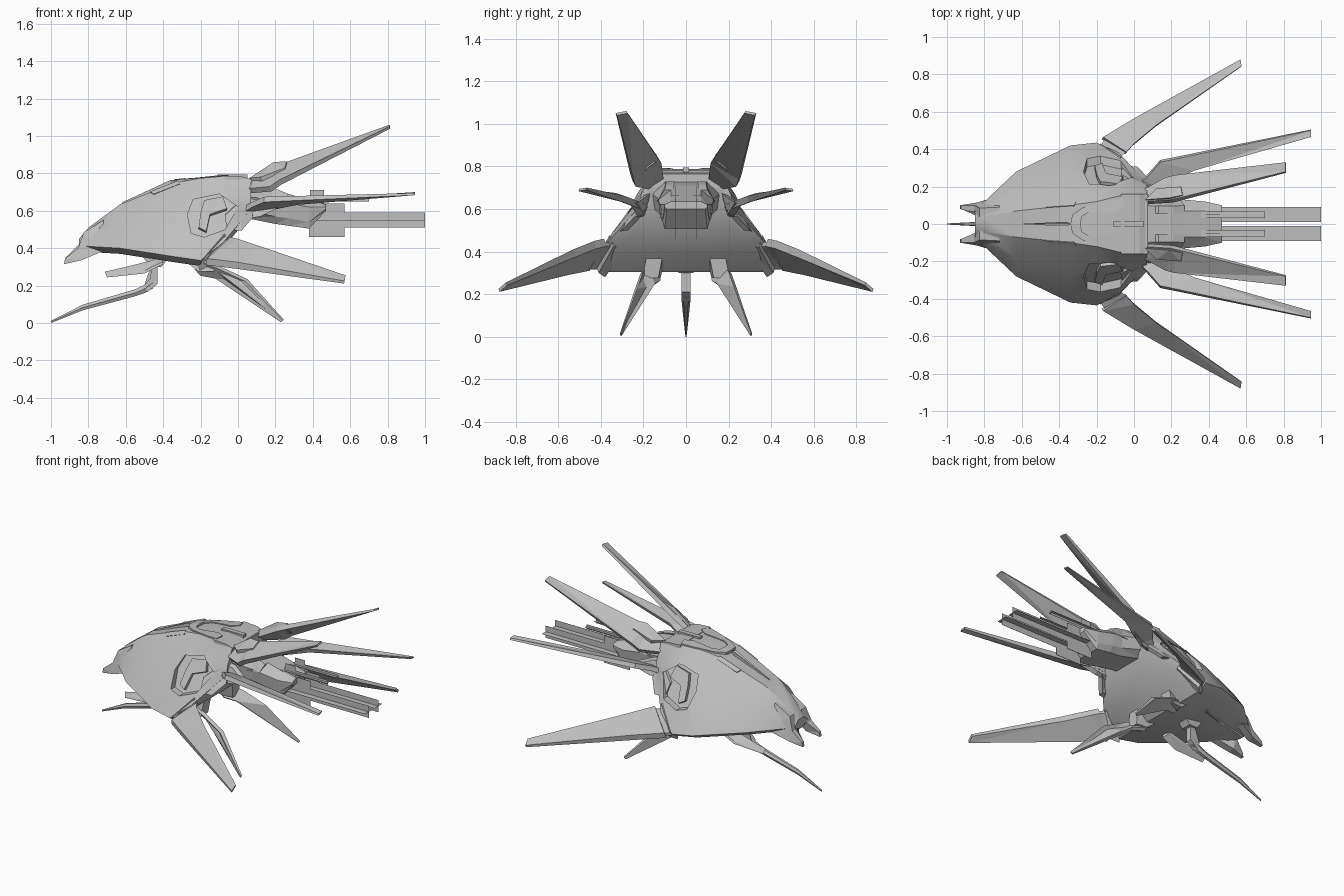
import bpy, bmesh
from mathutils import Vector

mat = bpy.data.materials.new("hull_grey")
mat.diffuse_color = (0.52, 0.52, 0.52, 1)


def finish(name, bm):
    bmesh.ops.triangulate(bm, faces=bm.faces[:])
    bmesh.ops.recalc_face_normals(bm, faces=bm.faces[:])
    me = bpy.data.meshes.new(name)
    bm.to_mesh(me)
    bm.free()
    me.materials.append(mat)
    ob = bpy.data.objects.new(name, me)
    bpy.context.collection.objects.link(ob)
    return ob


def plate(name, pts, off, mirror=True, tip=()):
    """Solid slab: polygon plus offset copy; points listed in tip get a thinner edge."""
    bm = bmesh.new()
    for s in ((1, -1) if mirror else (1,)):
        a, b = [], []
        for i, p in enumerate(pts):
            q = Vector(p) + Vector(off) * (0.4 if i in tip else 1)
            a.append(bm.verts.new((p[0], p[1] * s, p[2])))
            b.append(bm.verts.new((q.x, q.y * s, q.z)))
        n = len(pts)
        bm.faces.new(a)
        bm.faces.new(b[::-1])
        for i in range(n):
            j = (i + 1) % n
            bm.faces.new((a[i], b[i], b[j], a[j]))
    return finish(name, bm)


def side(name, xz, y0, y1, mirror=True):
    """Side-view profile extruded from y0 to y1."""
    return plate(name, [(x, y0, z) for x, z in xz], (0, y1 - y0, 0), mirror)


def box(name, x, y, z, mirror=True):
    return side(name, [(x[0], z[0]), (x[1], z[0]), (x[1], z[1]), (x[0], z[1])], y[0], y[1], mirror)


def loft(name, sections):
    """Symmetric skin through (x, half profile of (y, z)) sections."""
    bm = bmesh.new()
    rings = []
    for x, half in sections:
        full = list(half) + [(-y, z) for y, z in reversed(half)]
        rings.append([bm.verts.new((x, y, z)) for y, z in full])
    for r, s in zip(rings, rings[1:]):
        for i in range(len(r)):
            j = (i + 1) % len(r)
            bm.faces.new((r[i], r[j], s[j], s[i]))
    bm.faces.new(rings[0])
    bm.faces.new(rings[-1][::-1])
    return finish(name, bm)


# main armoured shell: x, top z, top half width, shoulder y/z, lip half width, bottom z
shell = [(-.85, .45, .03, .05, .43, .07, .385), (-.80, .51, .04, .09, .46, .12, .38),
         (-.63, .635, .07, .185, .53, .28, .37), (-.34, .75, .10, .265, .58, .42, .325),
         (-.20, .775, .12, .29, .585, .435, .305), (-.08, .785, .15, .28, .60, .38, .40),
         (.07, .77, .16, .21, .67, .22, .58)]
hull = loft("hull_shell", [(x, [(yt, zt), (ym, zm), (w, zb + .03), (w - .05, zb)])
                           for x, zt, yt, ym, zm, w, zb in shell])

# recess in each flank
rec = [(-.10, .69), (-.24, .66), (-.27, .58), (-.25, .48), (-.18, .46), (-.07, .50), (.0, .62)]
slope = lambda z, d: .225 - d + (.69 - z) * .6
cut = plate("recess_cutter", [(x, slope(z, .045), z) for x, z in rec], (0, .5, 0))
mod = hull.modifiers.new("recess", 'BOOLEAN')
mod.operation = 'DIFFERENCE'
mod.object = cut
bpy.context.view_layer.update()
dg = bpy.context.evaluated_depsgraph_get()
me = bpy.data.meshes.new_from_object(hull.evaluated_get(dg))
hull.modifiers.clear()
if len(me.polygons) > 20:
    hull.data = me
bpy.data.objects.remove(cut)
bpy.context.view_layer.objects.active = hull
hull.select_set(True)
bpy.ops.object.shade_smooth_by_angle(angle=.6)

# folded joint sitting in each recess
arm = [(-.08, .665), (-.18, .645), (-.20, .58), (-.21, .50), (-.17, .48), (-.15, .57), (-.06, .60)]
plate("flank_joint", [(x, slope(z, .05), z) for x, z in arm], (0, .025, .012))
hexa = [(-.07, .58), (.0, .645), (.07, .63), (.08, .57), (.02, .50), (-.06, .50)]
plate("rear_shoulder", [(x, slope(z, .06) - max(0, x) * .4, z) for x, z in hexa], (0, .035, -.005))

# split nose
plate("nose_prong", [(-.93, .10, .315), (-.925, .10, .345), (-.855, .10, .40), (-.825, .085, .485),
                     (-.72, .09, .55), (-.72, .15, .385), (-.84, .115, .335)], (0, -.05, 0), tip=(0, 1))
box("nose_bridge", (-.84, -.76), (-.045, .045), (.385, .44), False)

# raised horseshoe on the back, deck and spine
def back_z(x):
    return .763 + (x + .30) * .10


shoe = [(-.34, 0), (-.33, .05), (-.27, .09), (-.12, .13), (-.06, .14), (-.05, .09),
        (-.10, .06), (-.24, .065), (-.28, .04), (-.285, 0)]
plate("back_horseshoe", [(x, y, back_z(x) + .01 - y * .05) for x, y in shoe], (0, 0, -.05))
side("rear_deck", [(-.07, .788), (.03, .782), (.075, .765), (.075, .70), (-.07, .70)], -.16, .16, False)
box("deck_spine", (-.11, .05), (-.015, .015), (.76, .795), False)
plate("front_ridge", [(-.62, .0, .645), (-.36, .012, .765), (-.34, 0, .765)], (0, 0, -.05))
plate("brow_strake", [(-.47, .09, .703), (-.32, .10, .762), (-.31, .12, .745), (-.45, .11, .69)],
      (0, -.02, -.03))

# engine block behind the shell
loft("engine_block", [
    (.05, [(.10, .73), (.16, .67), (.15, .60), (.10, .56)]),
    (.20, [(.09, .71), (.13, .65), (.12, .57), (.09, .53)]),
    (.27, [(.07, .69), (.13, .64), (.12, .56), (.10, .52)]),
    (.38, [(.07, .66), (.12, .62), (.11, .54), (.10, .505)]),
    (.47, [(.07, .635), (.10, .62), (.10, .61), (.09, .60)])])
plate("engine_cheek", [(.08, .10, .70), (.13, .095, .73), (.21, .095, .715), (.27, .10, .69),
                       (.25, .13, .645), (.10, .14, .63)], (0, -.04, 0))

# twin guns made of crossed thin plates
box("gun_vertical_plate", (.38, 1.0), (.0495, .0505), (.51, .59))
box("gun_flat_plate", (.40, 1.0), (.01, .09), (.5495, .5505))
box("gun_breech_plate", (.38, .57), (.0485, .0515), (.46, .64))
box("gun_upper_plate", (.30, .70), (.033, .067), (.664, .666))
box("gun_upper_rib", (.38, .70), (.0495, .0505), (.65, .68))
box("gun_sight", (.385, .46), (.049, .051), (.64, .71))

# upper rear fins
plate("upper_fin", [(.05, .12, .76), (.20, .13, .84), (.81, .28, 1.06), (.81, .33, 1.05),
                    (.22, .262, .765), (.17, .25, .73), (.06, .19, .72)],
      (.010, -.015, -.026), tip=(2, 3))
plate("upper_fin_root", [(.06, .13, .775), (.19, .14, .86), (.26, .155, .865), (.25, .20, .83),
                         (.12, .19, .78)], (.01, -.01, -.045))

# middle rear fins
plate("middle_fin", [(.0, .18, .60), (.07, .25, .645), (.14, .33, .675), (.945, .50, .695),
                     (.945, .465, .70), (.32, .285, .66), (.12, .18, .62)],
      (0, .012, -.028), tip=(3, 4))
plate("middle_fin_root", [(.0, .17, .68), (.10, .17, .67), (.22, .23, .63), (.12, .20, .58),
                          (.0, .19, .56)], (0, .03, -.01))

# large side wings and their mounts
plate("side_wing", [(-.165, .465, .345), (.0, .565, .325), (.57, .88, .225), (.575, .845, .255),
                    (.12, .53, .41), (.0, .43, .45), (-.04, .385, .46)],
      (-.008, -.012, -.035), tip=(2, 3))
plate("side_wing_mount", [(-.22, .40, .33), (-.18, .43, .35), (-.07, .36, .475), (-.12, .30, .47)],
      (.015, -.02, -.05))
plate("side_wing_hinge", [(-.18, .42, .335), (-.15, .46, .335), (-.04, .39, .445), (-.08, .35, .445)],
      (-.004, -.006, -.02))

# lower fins
plate("lower_fin", [(-.22, .12, .30), (-.18, .18, .33), (-.10, .20, .305), (.05, .225, .235),
                    (.245, .305, .018), (.235, .30, .008), (-.11, .145, .25), (-.19, .12, .265)],
      (-.012, .015, -.012), tip=(4, 5))
plate("lower_fin_root", [(-.27, .11, .32), (-.21, .12, .275), (-.13, .13, .275), (-.12, .11, .38),
                         (-.20, .10, .36)], (0, .075, 0))

# chin leg on the centreline: tapering blade and bent strut
loft("chin_leg_blade", [(x, [(w * .5, zt), (w, (zt + zb) / 2), (w * .5, zb)]) for x, zt, zb, w in
                        [(-1.0, .012, .0, .003), (-.83, .098, .068, .012), (-.55, .18, .143, .02),
                         (-.50, .205, .16, .022), (-.455, .25, .185, .022)]])
side("chin_leg_strut", [(-.50, .205), (-.45, .26), (-.45, .35), (-.43, .35), (-.43, .21), (-.485, .165)],
     -.02, .02, False)
side("chin_leg_mount", [(-.52, .37), (-.36, .36), (-.41, .30), (-.47, .30)], -.035, .035, False)

# small chin fins
plate("chin_fin", [(-.71, .175, .275), (-.60, .17, .30), (-.42, .165, .345), (-.40, .205, .33),
                   (-.50, .205, .28), (-.70, .19, .25)], (0, .005, -.015), tip=(0, 5))
